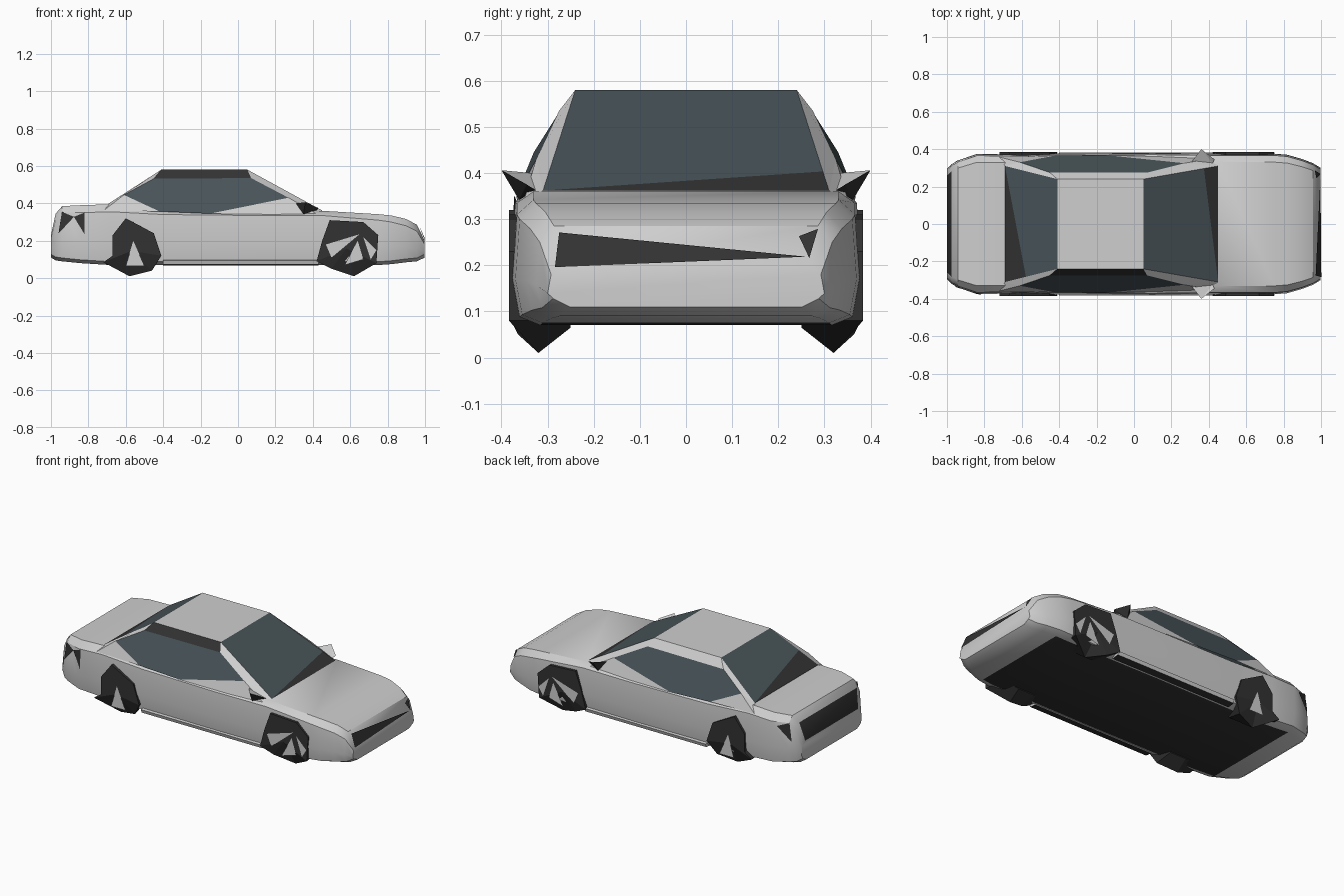
import bpy, bmesh
from mathutils import Vector
from mathutils.bvhtree import BVHTree

cube = bpy.data.objects.get("Cube")
if cube:
    bpy.data.objects.remove(cube, do_unlink=True)


def material(name, rgb):
    m = bpy.data.materials.new(name)
    m.use_nodes = True
    m.diffuse_color = (*rgb, 1)
    bsdf = next(n for n in m.node_tree.nodes if n.type == 'BSDF_PRINCIPLED')
    bsdf.inputs["Base Color"].default_value = (*rgb, 1)
    bsdf.inputs["Roughness"].default_value = 0.6
    return m


MATS = [material("light grey paint", (0.62, 0.62, 0.62)),
        material("dark trim", (0.032, 0.032, 0.032)),
        material("blue grey glass", (0.066, 0.09, 0.10))]
PAINT, DARK, GLASS = range(3)


def make(name, verts, faces, smooth=None, recalc=True):
    """faces: list of (index list, material index)"""
    bm = bmesh.new()
    vs = [bm.verts.new(v) for v in verts]
    for ids, mat in faces:
        bm.faces.new([vs[i] for i in ids]).material_index = mat
    if recalc:
        bmesh.ops.recalc_face_normals(bm, faces=bm.faces)
    me = bpy.data.meshes.new(name)
    bm.to_mesh(me)
    bm.free()
    ob = bpy.data.objects.new(name, me)
    bpy.context.scene.collection.objects.link(ob)
    for m in MATS:
        me.materials.append(m)
    if smooth:
        bpy.ops.object.select_all(action='DESELECT')
        ob.select_set(True)
        bpy.context.view_layer.objects.active = ob
        bpy.ops.object.shade_smooth_by_angle(angle=smooth)
    return ob


# Lower body: cross-sections lofted from tail to nose
# x, half width, bottom z, shoulder z, top z
sections = [
    (-1.0, .295, .11, .21, .23), (-.975, .32, .095, .31, .345),
    (-.94, .34, .09, .35, .385), (-.84, .375, .08, .35, .39),
    (-.68, .372, .07, .355, .395), (-.4, .376, .07, .34, .36),
    (.1, .38, .07, .335, .355), (.45, .376, .07, .335, .36),
    (.75, .376, .07, .31, .342), (.82, .37, .075, .3, .335),
    (.90, .347, .085, .28, .316), (.957, .325, .09, .25, .285),
    (.998, .3, .11, .18, .2)]
verts, faces = [], []
for x, w, zb, zs, zt in sections:
    half = [(.84, zb), (.96, zb + .018), (1, zb + (zs - zb) * .42), (.975, zs), (.88, zt)]
    verts += [(x, w * f, z) for f, z in half] + [(x, -w * f, z) for f, z in reversed(half)]
N = 10
for i in range(len(sections) - 1):
    for j in range(N):
        k = (j + 1) % N
        mat = PAINT
        if j == N - 1 and -.9 < sections[i][0] < .8:
            mat = DARK                      # flat underside
        if j == 4 and i == 0:
            mat = DARK                      # tail light band
        faces.append(([i * N + j, i * N + k, i * N + N + k, i * N + N + j], mat))
faces.append((list(range(N)), PAINT))
faces.append((list(range(len(verts) - N, len(verts))), PAINT))
body = make("lower_body", verts, faces, smooth=.6)

# Cabin: roof, pillars, side windows and the two screens
side = dict(R1=(.05, .24, .58), R2=(-.41, .24, .58), T1=(.07, .275, .535),
            T2=(-.45, .275, .532), W1=(.27, .325, .43), W2=(-.61, .33, .445),
            L1=(-.15, .368, .345), L2=(-.42, .366, .357), C1=(.45, .31, .362),
            C2=(-.69, .31, .4), S1=(.43, .352, .338), S2=(-.72, .358, .36))
names = list(side)
verts = [(x, s * y, z) for s in (1, -1) for x, y, z in side.values()]


def idx(text, s=1):
    return [names.index(n) + (0 if s == 1 else len(names)) for n in text.split()]


faces = [(idx("R1 R2") + idx("R2 R1", -1), PAINT)]
for s in (1, -1):
    faces.append((idx("R1 R2 T2 T1", s), PAINT if s == 1 else DARK))
    faces.append((idx("T1 T2 W2 L2 L1 W1", s), GLASS))
    for pillar in ("R1 T1 W1 C1", "C1 W1 S1", "W1 L1 S1",
                   "R2 C2 W2 T2", "W2 C2 S2", "W2 S2 L2"):
        faces.append((idx(pillar, s), PAINT))
# each screen has a dark wedge along its base
for n, s, t in (("1", 1, .81), ("2", -1, .6)):
    roof, base = Vector(verts[idx("R" + n, s)[0]]), Vector(verts[idx("C" + n, s)[0]])
    verts.append(roof.lerp(base, t))
    q = len(verts) - 1
    faces.append((idx("R" + n, s) + [q] + idx("C" + n + " R" + n, -s), GLASS))
    faces.append(([q] + idx("C" + n, s) + idx("C" + n, -s), DARK))
make("cabin", verts, faces)

# Wheels: angular outlines, tucked in towards the ground
outlines = dict(
    rear=[(-.6, .32), (-.67, .23), (-.67, .12), (-.72, .085), (-.58, .01),
          (-.46, .04), (-.41, .12), (-.45, .24)],
    front=[(.49, .31), (.67, .3), (.75, .23), (.74, .08), (.62, .01),
           (.5, .05), (.42, .09), (.45, .2)])
rims = dict(
    rear=[[(-.56, .2), (-.5, .065), (-.6, .065)]],
    front=[[(.47, .18), (.65, .235), (.5, .11)], [(.67, .22), (.74, .15), (.71, .1)],
           [(.64, .2), (.67, .1), (.57, .07)]])
for end, pts in outlines.items():
    n = len(pts)
    cx, cz = sum(p[0] for p in pts) / n, sum(p[1] for p in pts) / n
    for s, label in ((1, "left"), (-1, "right")):
        outer = [(x, s * min(.384, .32 + (z - .01) * 1.1), z) for x, z in pts]
        inner = [(cx + (x - cx) * .9, s * .25, max(z, .065)) for x, z in pts]
        faces = [([i, (i + 1) % n, 2 * n], DARK) for i in range(n)]
        faces += [([i, (i + 1) % n, n + (i + 1) % n, n + i], DARK) for i in range(n)]
        faces.append((list(range(n, 2 * n)), DARK))
        make(f"{end}_wheel_{label}", outer + inner + [(cx, s * .384, cz)], faces)
        for k, tri in enumerate(rims[end]):
            tri = tri if s == -1 else tri[::-1]
            vs = [Vector((x, s * .388, z)) for x, z in tri]
            ids = [0, 1, 2]
            if (vs[1] - vs[0]).cross(vs[2] - vs[0]).y * s < 0:
                ids.reverse()
            make(f"{end}_rim_{label}_{k + 1}", vs, [(ids, PAINT)], recalc=False)

# Lamp and grille plates laid on the body surface
tree = BVHTree.FromPolygons([v.co for v in body.data.vertices],
                            [p.vertices for p in body.data.polygons])


def plate(name, pts):
    vs, out = [], Vector()
    for p in pts:
        co, no, _, _ = tree.find_nearest(Vector(p))
        if no.dot(Vector(p) - co) < 0:
            no = -no
        vs.append(co + no * .007)
        out += no
    ids = [0, 1, 2]
    if (vs[1] - vs[0]).cross(vs[2] - vs[0]).dot(out) < 0:
        ids.reverse()
    make(name, vs, [(ids, DARK)], recalc=False)


plate("grille", [(1.02, -.29, .205), (1.0, -.275, .285), (1.01, .26, .225)])
plate("nose_lamp", [(1.0, .245, .275), (1.0, .285, .295), (1.02, .272, .225)])
for s, label in ((1, "left"), (-1, "right")):
    plate(f"tail_lamp_{label}", [(-.97, s * .36, .365), (-.89, s * .4, .33), (-.975, s * .36, .24)])
plate("rear_flank_panel", [(-.89, -.4, .33), (-.82, -.4, .375), (-.82, -.4, .235)])

# Door mirrors and sills
for s, label in ((1, "left"), (-1, "right")):
    mv = [(.36, .40, .406), (.31, .335, .4), (.42, .325, .362), (.35, .362, .342), (.43, .345, .375)]
    make(f"mirror_{label}", [(x, s * y, z) for x, y, z in mv],
         [([0, 1, 3], DARK), ([0, 3, 4], DARK), ([0, 4, 2], PAINT), ([0, 2, 1], PAINT),
          ([1, 2, 3], DARK), ([2, 4, 3], DARK)])
    sv = [(x, s * y, z) for x in (-.4, .43) for y, z in ((.33, .068), (.374, .074), (.381, .095), (.35, .1))]
    make(f"sill_{label}", sv,
         [([i, (i + 1) % 4, (i + 1) % 4 + 4, i + 4], DARK if i == 0 else PAINT) for i in range(4)]
         + [([0, 1, 2, 3], PAINT), ([4, 5, 6, 7], PAINT)])
